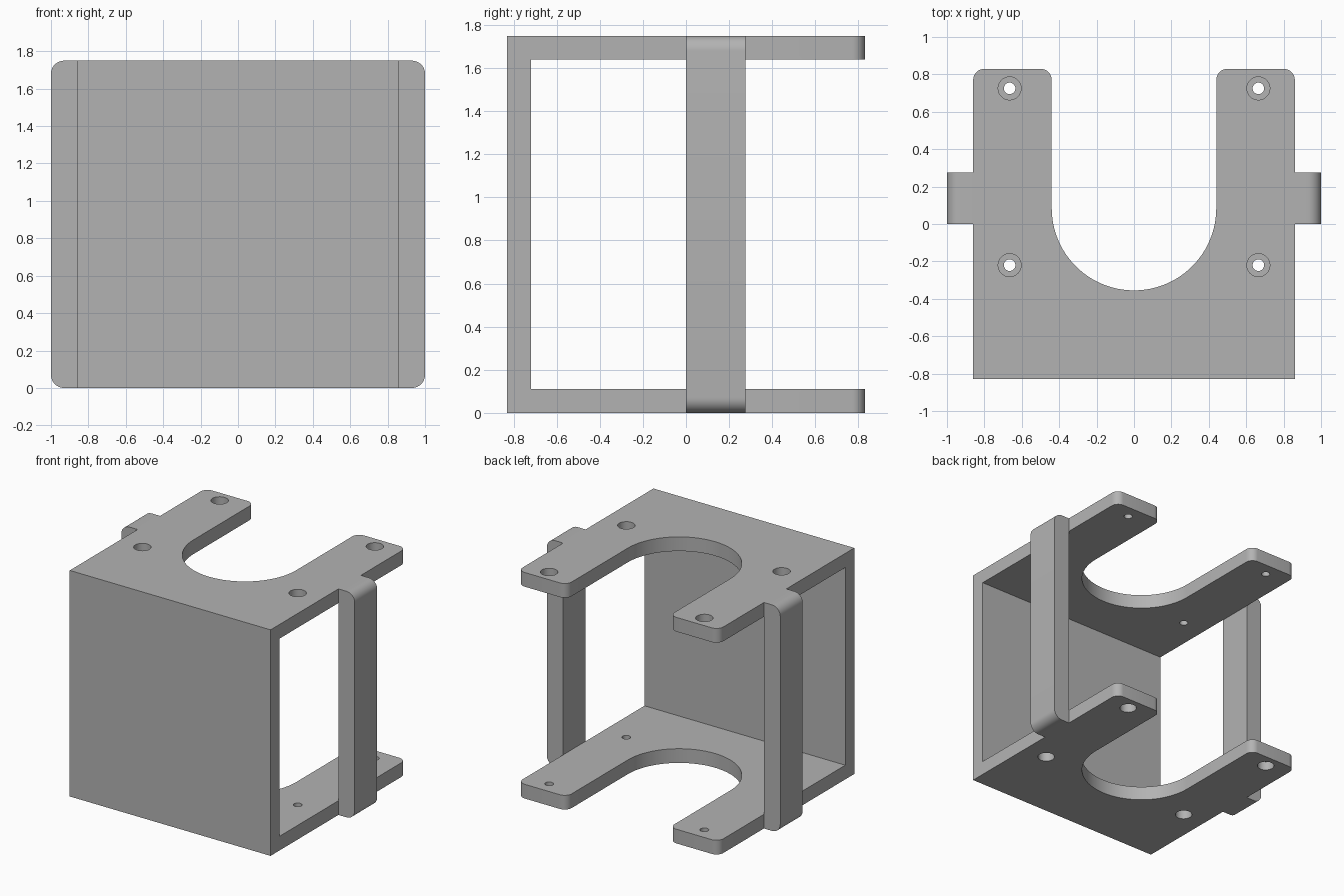
import bpy, bmesh, math
from mathutils import Vector

cube = bpy.data.objects.get("Cube")
if cube:
    bpy.data.objects.remove(cube, do_unlink=True)

HEIGHT, THICK = 1.75, 0.11
HALF_W, HALF_D = 0.86, 0.83
SLOT_R, SLOT_Y = 0.44, 0.085

grey = bpy.data.materials.new("plain grey")
grey.use_nodes = True
colour = (0.45, 0.45, 0.45, 1)
grey.diffuse_color = colour
grey.node_tree.nodes["Principled BSDF"].inputs["Base Color"].default_value = colour


def prism(name, points, sweep):
    """Extrude a closed outline of 3D points along the sweep vector."""
    bm = bmesh.new()
    face = bm.faces.new([bm.verts.new(p) for p in points])
    new = bmesh.ops.extrude_face_region(bm, geom=[face])["geom"]
    moved = [g for g in new if isinstance(g, bmesh.types.BMVert)]
    bmesh.ops.translate(bm, vec=Vector(sweep), verts=moved)
    bmesh.ops.recalc_face_normals(bm, faces=bm.faces[:])
    mesh = bpy.data.meshes.new(name)
    bm.to_mesh(mesh)
    bm.free()
    mesh.materials.append(grey)
    obj = bpy.data.objects.new(name, mesh)
    bpy.context.collection.objects.link(obj)
    return obj


def arc(cx, cy, r, start, end, steps):
    angles = [math.radians(start + (end - start) * i / steps) for i in range(steps + 1)]
    return [(cx + r * math.cos(a), cy + r * math.sin(a)) for a in angles]


def cut(target, cutter):
    """Subtract the cutter for good, then discard it."""
    cutter.hide_render = True
    mod = target.modifiers.new("cut", 'BOOLEAN')
    mod.operation, mod.solver, mod.object = 'DIFFERENCE', 'EXACT', cutter
    bpy.context.view_layer.objects.active = target
    bpy.ops.object.modifier_apply(modifier=mod.name)
    bpy.data.objects.remove(cutter, do_unlink=True)


def bevel_edges(obj, rule, radius):
    bm = bmesh.new()
    bm.from_mesh(obj.data)
    edges = [e for e in bm.edges if rule(e.verts[0].co, e.verts[1].co)]
    bmesh.ops.bevel(bm, geom=edges, offset=radius, segments=8, profile=0.5, affect='EDGES')
    bm.to_mesh(obj.data)
    bm.free()


def smooth(obj):
    bpy.ops.object.select_all(action='DESELECT')
    obj.select_set(True)
    bpy.context.view_layer.objects.active = obj
    bpy.ops.object.shade_smooth_by_angle(angle=math.radians(30))


# Channel bracket: front wall with top and bottom plates
inner = THICK - HALF_D
profile = [(-HALF_D, 0), (HALF_D, 0), (HALF_D, THICK), (inner, THICK),
           (inner, HEIGHT - THICK), (HALF_D, HEIGHT - THICK),
           (HALF_D, HEIGHT), (-HALF_D, HEIGHT)]
bracket = prism("channel_bracket", [(-HALF_W, y, z) for y, z in profile], (2 * HALF_W, 0, 0))

# Round-ended slot through both plates
slot = [(SLOT_R, 1)] + arc(0, SLOT_Y, SLOT_R, 0, -180, 48) + [(-SLOT_R, 1)]
cut(bracket, prism("slot_cutter", [(x, y, -1) for x, y in slot], (0, 0, 4)))

# Rounded arm tips
bevel_edges(bracket, lambda a, b: min(a.y, b.y) > HALF_D - 0.01 and abs(a.z - b.z) > 0.05, 0.06)

# Counterbored screw holes, wide side facing outwards
for x in (-0.665, 0.665):
    for y in (-0.22, 0.725):
        cut(bracket, prism("hole_cutter", [(px, py, -1) for px, py in arc(x, y, 0.031, 0, 345, 23)], (0, 0, 4)))
        ring = arc(x, y, 0.0615, 0, 348.75, 31)
        for z in (-0.93, HEIGHT - 0.07):
            cut(bracket, prism("bore_cutter", [(px, py, z) for px, py in ring], (0, 0, 1)))
smooth(bracket)

# Side posts joining the plates, rounded at the outer ends
for side, name in ((1, "left_post"), (-1, "right_post")):
    base = [(HALF_W, 0), (1, 0), (1, 0.275), (HALF_W, 0.275)]
    post = prism(name, [(side * x, y, 0) for x, y in base], (0, 0, HEIGHT))
    bevel_edges(post, lambda a, b: min(abs(a.x), abs(b.x)) > 0.99 and abs(a.y - b.y) > 0.1, 0.07)
    smooth(post)
